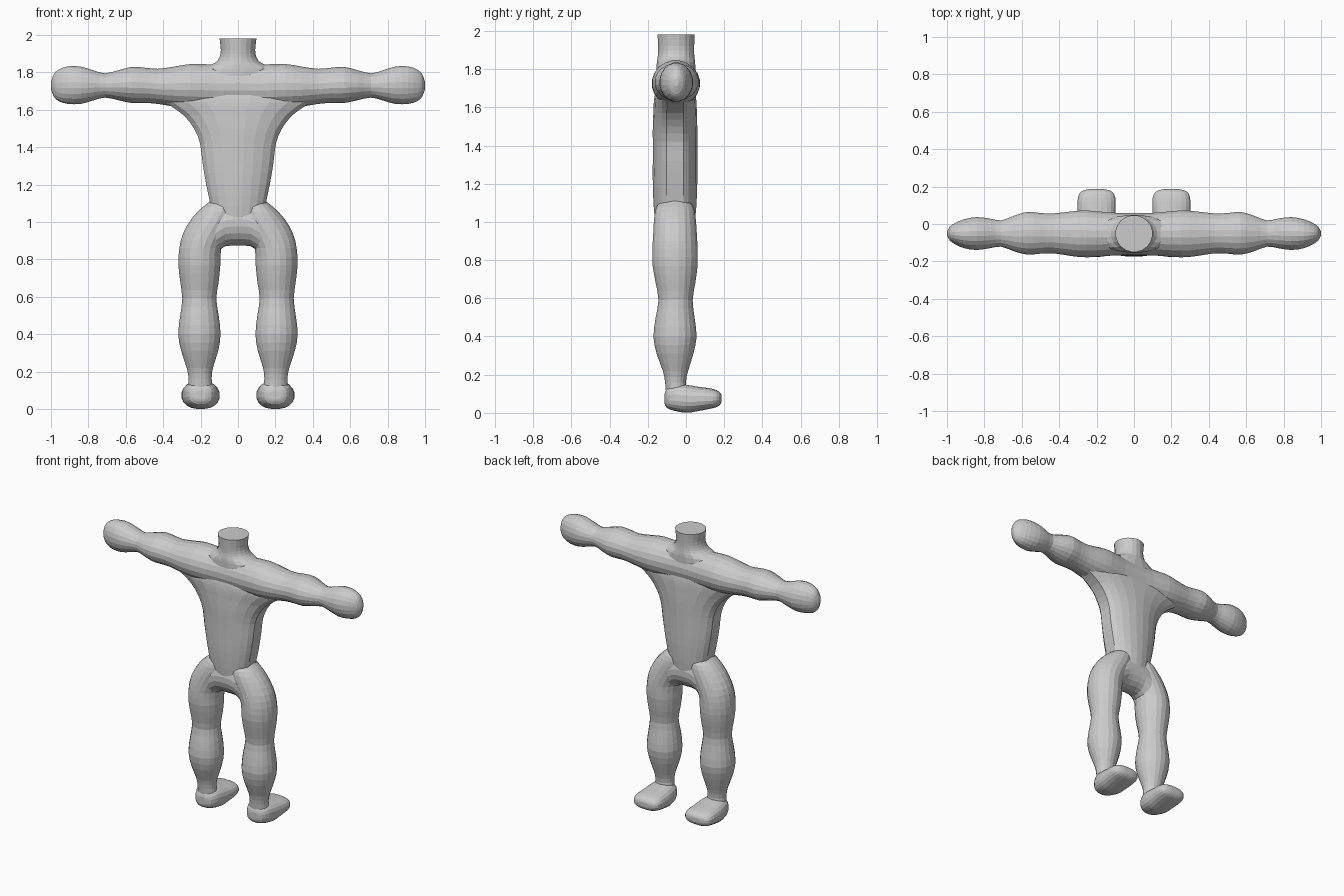
import bpy, bmesh, math

grey = bpy.data.materials.new("plain_grey")
grey.diffuse_color = (0.6, 0.6, 0.6, 1)


def spline(rows, steps):
    """Catmull-Rom interpolation between the given cross-sections."""
    out = []
    for i in range(len(rows) - 1):
        p0, p1 = rows[max(i - 1, 0)], rows[i]
        p2, p3 = rows[i + 1], rows[min(i + 2, len(rows) - 1)]
        for s in range(steps):
            t = s / steps
            out.append([0.5 * (2 * b + (c - a) * t + (2 * a - 5 * b + 4 * c - d) * t * t
                               + (3 * b - a - 3 * c + d) * t ** 3)
                        for a, b, c, d in zip(p0, p1, p2, p3)])
    return out + [list(rows[-1])]


def loft(name, axis, rows, sides=20, steps=2, power=1.0, clip=1.0):
    """Rows: (position, min a, max a, min b, max b) across the axis.
    power < 1 squares the section, clip < 1 flattens its a sides."""
    bm = bmesh.new()
    rings = []
    for t, a0, a1, b0, b1 in spline(rows, steps):
        ring = []
        for k in range(sides):
            ang = 2 * math.pi * (k + 0.5) / sides
            c, s = math.cos(ang), math.sin(ang)
            c = math.copysign(abs(c) ** power, c)
            s = math.copysign(abs(s) ** power, s)
            c = max(-clip, min(clip, c)) / clip
            a = (a0 + a1) / 2 + (a1 - a0) / 2 * c
            b = (b0 + b1) / 2 + (b1 - b0) / 2 * s
            co = {"x": (t, a, b), "y": (a, t, b), "z": (a, b, t)}[axis]
            ring.append(bm.verts.new(co))
        rings.append(ring)
    for r, q in zip(rings, rings[1:]):
        for k in range(sides):
            n = (k + 1) % sides
            bm.faces.new((r[k], r[n], q[n], q[k]))
    bm.faces.new(rings[0])
    bm.faces.new(rings[-1])
    bmesh.ops.recalc_face_normals(bm, faces=bm.faces)
    mesh = bpy.data.meshes.new(name)
    bm.to_mesh(mesh)
    bm.free()
    mesh.materials.append(grey)
    obj = bpy.data.objects.new(name, mesh)
    bpy.context.collection.objects.link(obj)
    return obj


def flip(rows, side):
    """Mirror the a extents to the other side of the body."""
    return rows if side > 0 else [(t, -a1, -a0, b0, b1) for t, a0, a1, b0, b1 in rows]


# Torso: flat sided, flaring into the armpits
body = loft("body", "z", [
    (0.98, -.13, .13, -.16, .045), (1.08, -.145, .145, -.17, .055),
    (1.20, -.17, .17, -.175, .06), (1.32, -.19, .19, -.175, .06),
    (1.42, -.203, .203, -.175, .06), (1.50, -.235, .235, -.175, .06),
    (1.57, -.29, .29, -.172, .058), (1.62, -.36, .36, -.17, .056),
    (1.66, -.42, .42, -.165, .052), (1.72, -.42, .42, -.15, .04)],
    sides=24, clip=0.9)
parts = []

# Arms: one bulging tube from hand to hand
arm = [
    (0.0, -.168, .06, 1.60, 1.845), (0.12, -.17, .062, 1.60, 1.843),
    (0.25, -.18, .074, 1.605, 1.846), (0.34, -.172, .068, 1.615, 1.832),
    (0.43, -.158, .058, 1.63, 1.82), (0.50, -.16, .06, 1.635, 1.826),
    (0.57, -.165, .066, 1.635, 1.83), (0.64, -.148, .046, 1.65, 1.812),
    (0.71, -.122, .02, 1.664, 1.795), (0.77, -.13, .03, 1.65, 1.81),
    (0.84, -.14, .038, 1.63, 1.832), (0.91, -.13, .026, 1.63, 1.833),
    (0.96, -.107, .004, 1.645, 1.815), (0.985, -.088, -.014, 1.67, 1.79),
    (1.0, -.062, -.04, 1.71, 1.75)]
parts.append(loft("arms", "x", [(-r[0], *r[1:]) for r in reversed(arm[1:])] + arm))

# Neck: flat topped stump
parts.append(loft("neck", "z", [
    (1.76, -.24, .24, -.155, .05), (1.82, -.19, .19, -.155, .05),
    (1.85, -.125, .125, -.152, .047), (1.88, -.1, .1, -.147, .044),
    (1.92, -.093, .093, -.147, .044), (1.98, -.1, .1, -.15, .047)]))

# Pelvis: bridge between the legs
parts.append(loft("pelvis", "x", [
    (-.20, -.155, .04, .80, 1.05), (-.12, -.165, .048, .83, 1.09),
    (-.07, -.168, .05, .868, 1.11), (0, -.168, .05, .872, 1.12),
    (.07, -.168, .05, .868, 1.11), (.12, -.165, .048, .83, 1.09),
    (.20, -.155, .04, .80, 1.05)]))

leg = [
    (1.12, .02, .135, -.12, .01), (1.08, .0, .19, -.155, .04),
    (1.02, .0, .248, -.168, .052), (0.94, .045, .295, -.173, .058),
    (0.86, .088, .315, -.177, .062), (0.77, .093, .32, -.176, .062),
    (0.68, .102, .31, -.16, .05), (0.59, .115, .299, -.145, .036),
    (0.50, .102, .31, -.16, .046), (0.40, .092, .321, -.172, .057),
    (0.31, .105, .305, -.155, .04), (0.22, .133, .275, -.122, .012),
    (0.16, .14, .265, -.11, .0), (0.09, .13, .27, -.105, .01)]
foot = [
    (-.112, .17, .23, .05, .10), (-.10, .14, .26, .025, .13),
    (-.06, .115, .285, .01, .15), (0, .102, .298, .0, .148),
    (.06, .098, .302, .008, .138), (.12, .097, .303, .02, .13),
    (.16, .105, .295, .03, .12), (.18, .13, .27, .045, .105),
    (.187, .165, .235, .06, .09)]
for side, label in ((1, "right"), (-1, "left")):
    parts.append(loft(label + "_leg", "z", flip(leg, side)))
    parts.append(loft(label + "_foot", "y", flip(foot, side), power=0.8))

# Fuse every part into one continuous skin
for part in parts:
    mod = body.modifiers.new("fuse_" + part.name, "BOOLEAN")
    mod.operation = "UNION"
    mod.solver = "EXACT"
    mod.object = part
bpy.context.view_layer.update()
fused = bpy.data.meshes.new_from_object(
    body.evaluated_get(bpy.context.evaluated_depsgraph_get()))
body.modifiers.clear()
body.data = fused
for part in parts:
    bpy.data.objects.remove(part)
